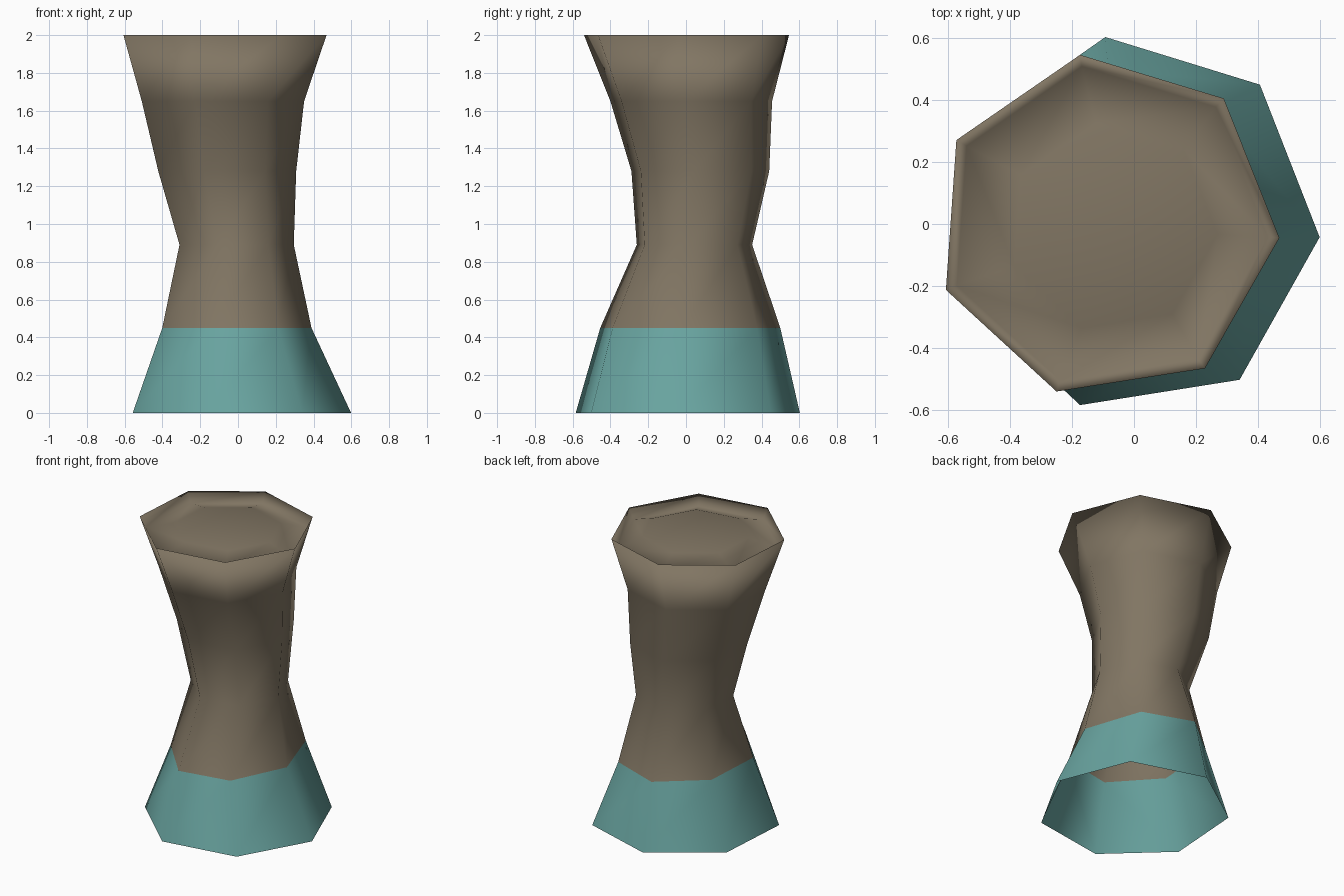
import bpy, bmesh, math

cube = bpy.data.objects.get("Cube")
if cube:
    bpy.data.objects.remove(cube)

SIDES = 7
PHASE = math.radians(-4)


def material(name, rgb):
    m = bpy.data.materials.new(name)
    m.use_nodes = True
    colour = (*rgb, 1)
    m.diffuse_color = colour
    bsdf = m.node_tree.nodes["Principled BSDF"]
    bsdf.inputs["Base Color"].default_value = colour
    bsdf.inputs["Roughness"].default_value = 0.9
    return m


brown = material("earth_brown", (0.22, 0.18, 0.125))
teal = material("muted_teal", (0.14, 0.37, 0.35))

# Rings from the foot to the rim: height, centre x, centre y, radius x, radius y
body = [
    (0.00, 0.00, 0.00, 0.60, 0.61),
    (0.45, -0.02, 0.015, 0.41, 0.49),
    (0.89, -0.018, 0.04, 0.314, 0.314),
    (1.28, -0.07, 0.07, 0.379, 0.375),
    (1.65, -0.095, 0.021, 0.446, 0.44),
    (2.00, -0.088, -0.006, 0.558, 0.558),
]
# Shallow groove inside the rim and the raised flat centre
top = [
    (1.93, -0.088, -0.006, 0.52, 0.52),
    (1.985, -0.07, -0.01, 0.34, 0.34),
]


def ring(bm, z, cx, cy, rx, ry):
    angles = [PHASE + math.tau * i / SIDES for i in range(SIDES)]
    return [bm.verts.new((cx + rx * math.cos(a), cy + ry * math.sin(a), z)) for a in angles]


# Open-footed lofted column, teal at the foot and brown above
bm = bmesh.new()
rings = [ring(bm, *r) for r in body + top]
for level, (low, high) in enumerate(zip(rings, rings[1:])):
    for i in range(SIDES):
        j = (i + 1) % SIDES
        face = bm.faces.new((low[i], low[j], high[j], high[i]))
        face.material_index = 1 if level == 0 else 0
bm.faces.new(rings[-1])
for face in bm.faces:
    face.smooth = True

mesh = bpy.data.meshes.new("column")
bm.to_mesh(mesh)
bm.free()
mesh.materials.append(brown)
mesh.materials.append(teal)
column = bpy.data.objects.new("column", mesh)
bpy.context.collection.objects.link(column)
